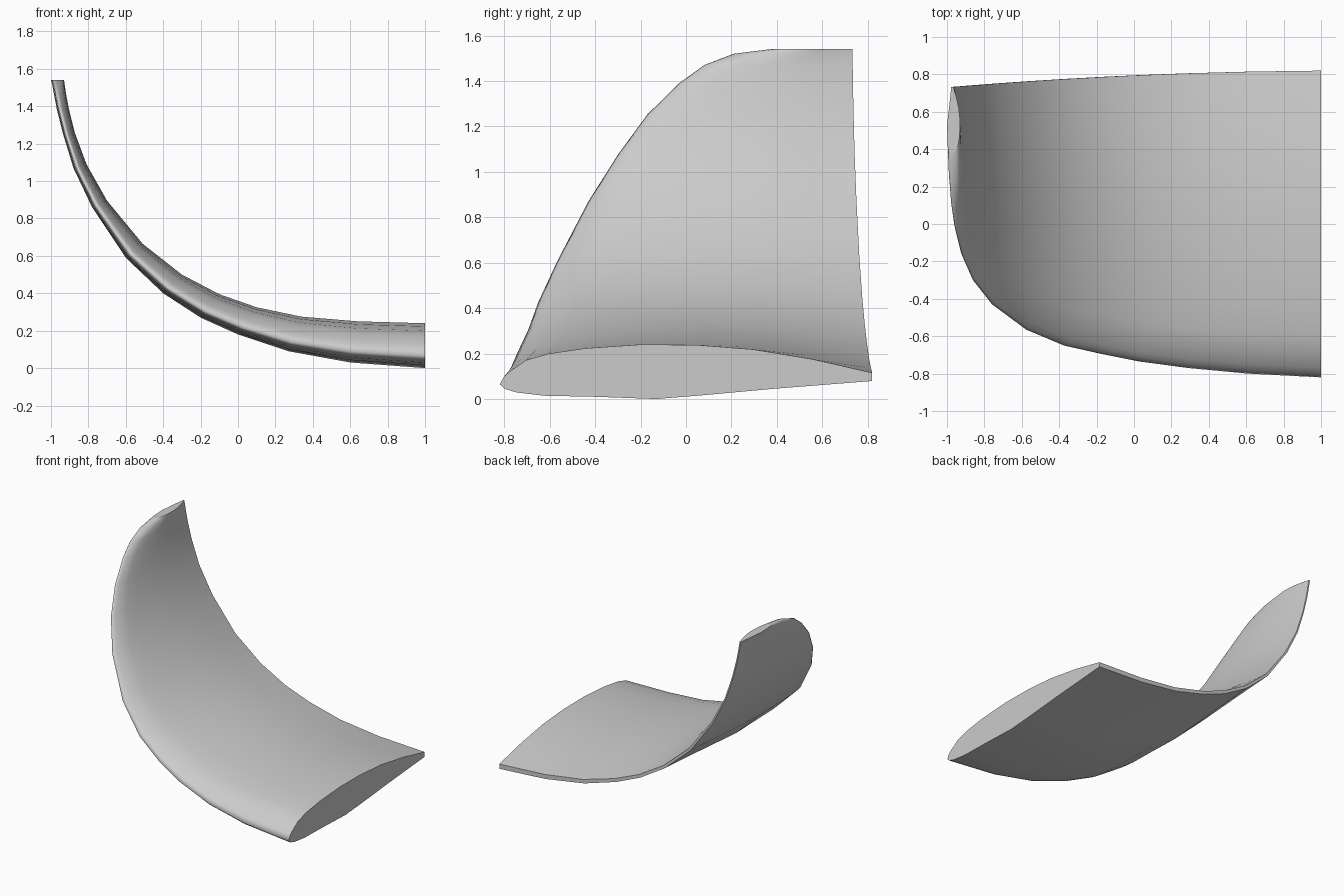
import bpy
import bmesh
from mathutils import Vector

default_cube = bpy.data.objects.get("Cube")
if default_cube:
    bpy.data.objects.remove(default_cube, do_unlink=True)


def make_material(name, colour):
    material = bpy.data.materials.new(name)
    material.use_nodes = True
    material.diffuse_color = colour
    shader = next(n for n in material.node_tree.nodes if n.type == "BSDF_PRINCIPLED")
    shader.inputs["Base Color"].default_value = colour
    return material


# Aerofoil section: (fraction of chord, fraction of thickness)
UPPER = [(0, .27), (.012, .42), (.03, .52), (.07, .71), (.13, .83), (.23, .93),
         (.38, 1), (.53, .99), (.68, .91), (.84, .73), (1, .48)]
LOWER = [(1, .33), (.74, .19), (.53, .06), (.42, 0), (.26, .04),
         (.12, .06), (.045, .12), (.012, .19)]
SECTION = UPPER + LOWER
TRAILING_CORNERS = (len(UPPER) - 1, len(UPPER))

# Span stations from root to tip: underside x, z, top side x, z, leading edge y
STATIONS = [
    (1, 0, 1, .24, -.82),
    (.6, .03, .64, .25, -.8),
    (.27, .09, .34, .275, -.77),
    (0, .18, .1, .325, -.735),
    (-.2, .27, -.1, .395, -.695),
    (-.4, .4, -.3, .5, -.65),
    (-.6, .59, -.51, .665, -.565),
    (-.78, .86, -.7, .895, -.43),
    (-.88, 1.07, -.81, 1.09, -.3),
    (-.935, 1.25, -.873, 1.26, -.17),
    (-.97, 1.39, -.905, 1.39, -.03),
    (-.985, 1.47, -.92, 1.47, .08),
    (-.994, 1.52, -.927, 1.52, .21),
    (-1, 1.54, -.93, 1.54, .37),
]


def trailing_edge(x):
    """The rear edge sweeps gently forward towards the tip."""
    return .794 + .045 * x - .019 * x * x


def section_ring(bm, station):
    """Place one aerofoil section between the underside and top side curves."""
    low_x, low_z, top_x, top_z, front = station
    low = Vector((low_x, 0, low_z))
    top = Vector((top_x, 0, top_z))
    back = trailing_edge((low_x + top_x) / 2)
    ring = []
    for chord, height in SECTION:
        point = low.lerp(top, height)
        point.y = front + (back - front) * chord
        ring.append(bm.verts.new(point))
    return ring


def build_winglet(name, material):
    bm = bmesh.new()
    rings = [section_ring(bm, station) for station in STATIONS]
    count = len(SECTION)

    # Skin lofted between neighbouring sections
    for inner, outer in zip(rings, rings[1:]):
        for i in range(count):
            j = (i + 1) % count
            bm.faces.new((inner[i], inner[j], outer[j], outer[i])).smooth = True
        for i in TRAILING_CORNERS:
            bm.edges.get((inner[i], outer[i])).smooth = False

    # Flat root and tip caps with crisp rims
    for ring in (rings[0], rings[-1]):
        cap = bm.faces.new(ring)
        for edge in cap.edges:
            edge.smooth = False

    bmesh.ops.recalc_face_normals(bm, faces=bm.faces[:])
    mesh = bpy.data.meshes.new(name)
    bm.to_mesh(mesh)
    bm.free()
    mesh.materials.append(material)
    winglet = bpy.data.objects.new(name, mesh)
    bpy.context.collection.objects.link(winglet)
    return winglet


build_winglet("curved_winglet", make_material("light_grey", (.6, .6, .6, 1)))
